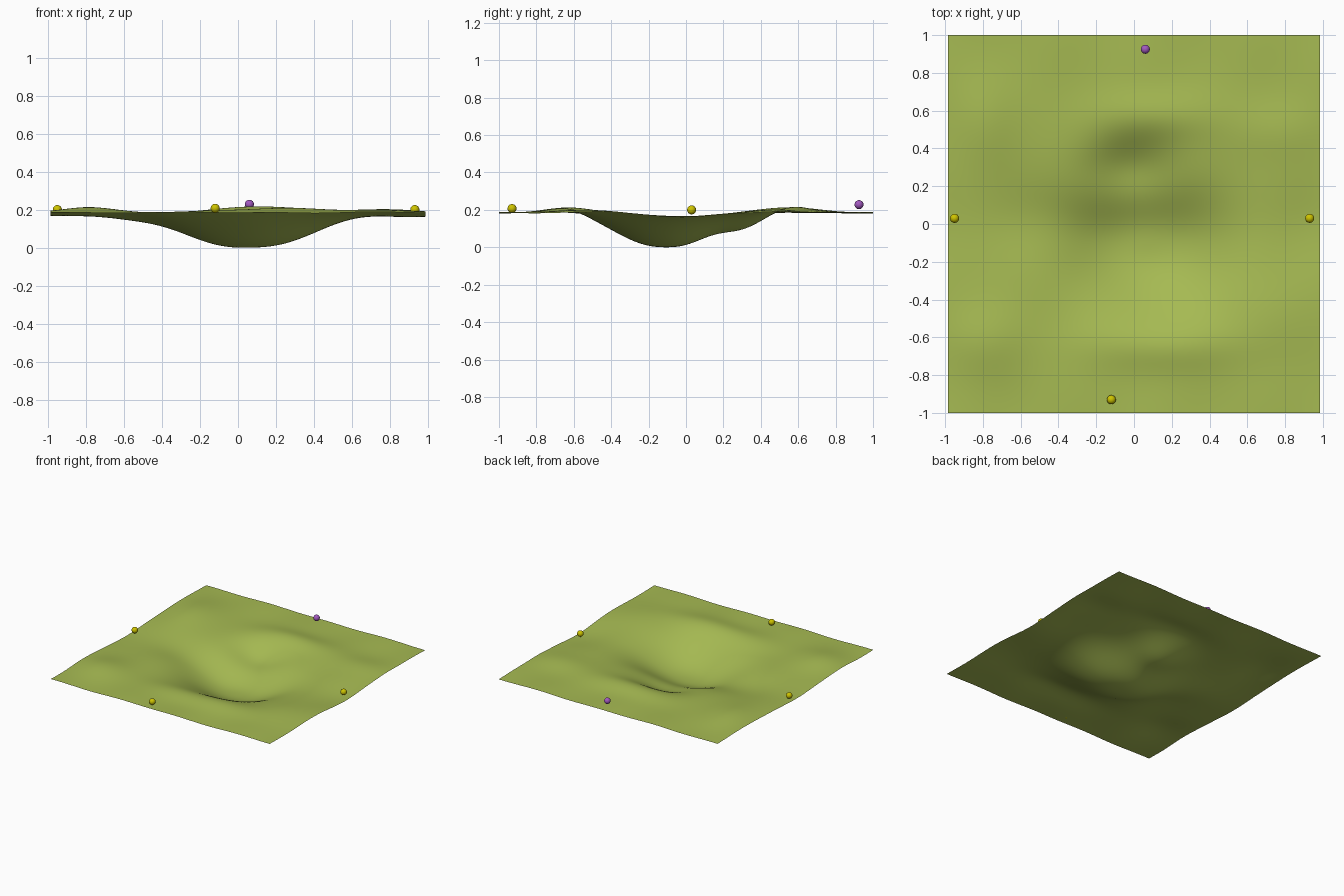
import bpy, math
from math import exp, sin, cos

cube = bpy.data.objects.get("Cube")
if cube:
    bpy.data.objects.remove(cube, do_unlink=True)


def material(name, rgb):
    m = bpy.data.materials.new(name)
    m.use_nodes = True
    m.diffuse_color = (*rgb, 1)
    m.node_tree.nodes["Principled BSDF"].inputs["Base Color"].default_value = (*rgb, 1)
    return m


grass = material("grass green", (0.38, 0.49, 0.085))
yellow = material("marker yellow", (0.62, 0.55, 0.0))
purple = material("marker purple", (0.36, 0.1, 0.52))

# Gentle hills and dips: x, y, width in x, width in y, height
BUMPS = [
    (-0.03, 0.30, 0.24, 0.15, -0.065),   # shelf behind the hollow
    (-0.50, 0.02, 0.26, 0.20, -0.03),    # shallow left arm
    (0.10, 0.57, 0.30, 0.13, 0.035),     # back ridge
    (0.15, -0.64, 0.40, 0.13, 0.030),    # front ridge
    (-0.80, 0.55, 0.16, 0.25, 0.028),
    (-0.80, -0.62, 0.20, 0.18, 0.025),
    (0.75, 0.50, 0.25, 0.15, 0.018),
    (0.70, -0.50, 0.20, 0.20, 0.018),
    (0.95, 0.00, 0.25, 0.25, -0.020),
    (-0.95, 0.00, 0.25, 0.25, -0.020),
]


def side(d, low, high):
    return abs(d) / (low if d < 0 else high)


def height(x, y):
    # Lopsided hollow, steeper at the back
    r = math.hypot(side(x - 0.06, 0.42, 0.44), side(y + 0.10, 0.35, 0.30))
    z = 0.197 - 0.185 * exp(-r ** 2.4)
    for bx, by, wx, wy, h in BUMPS:
        z += h * exp(-((x - bx) / wx) ** 2 - ((y - by) / wy) ** 2)
    # Fine rolling ground
    return z + 0.004 * sin(9 * x + 2 * y) * cos(8 * y - 3 * x)


def finish(ob, name, mat):
    ob.name = name
    ob.data.materials.append(mat)
    for p in ob.data.polygons:
        p.use_smooth = True


# Terrain sheet
bpy.ops.mesh.primitive_grid_add(x_subdivisions=100, y_subdivisions=100, size=2)
terrain = bpy.context.object
for v in terrain.data.vertices:
    v.co.x *= 0.985
    v.co.z = height(v.co.x, v.co.y)
lowest = min(v.co.z for v in terrain.data.vertices)
for v in terrain.data.vertices:
    v.co.z -= lowest
finish(terrain, "terrain", grass)

# Round edge markers
for name, x, y, z, mat in [
    ("left_marker", 0.93, 0.03, 0.20, yellow),
    ("right_marker", -0.95, 0.03, 0.20, yellow),
    ("front_marker", -0.12, -0.93, 0.207, yellow),
    ("back_marker", 0.06, 0.925, 0.228, purple),
]:
    bpy.ops.mesh.primitive_uv_sphere_add(segments=24, ring_count=16, radius=0.024, location=(x, y, z))
    finish(bpy.context.object, name, mat)
